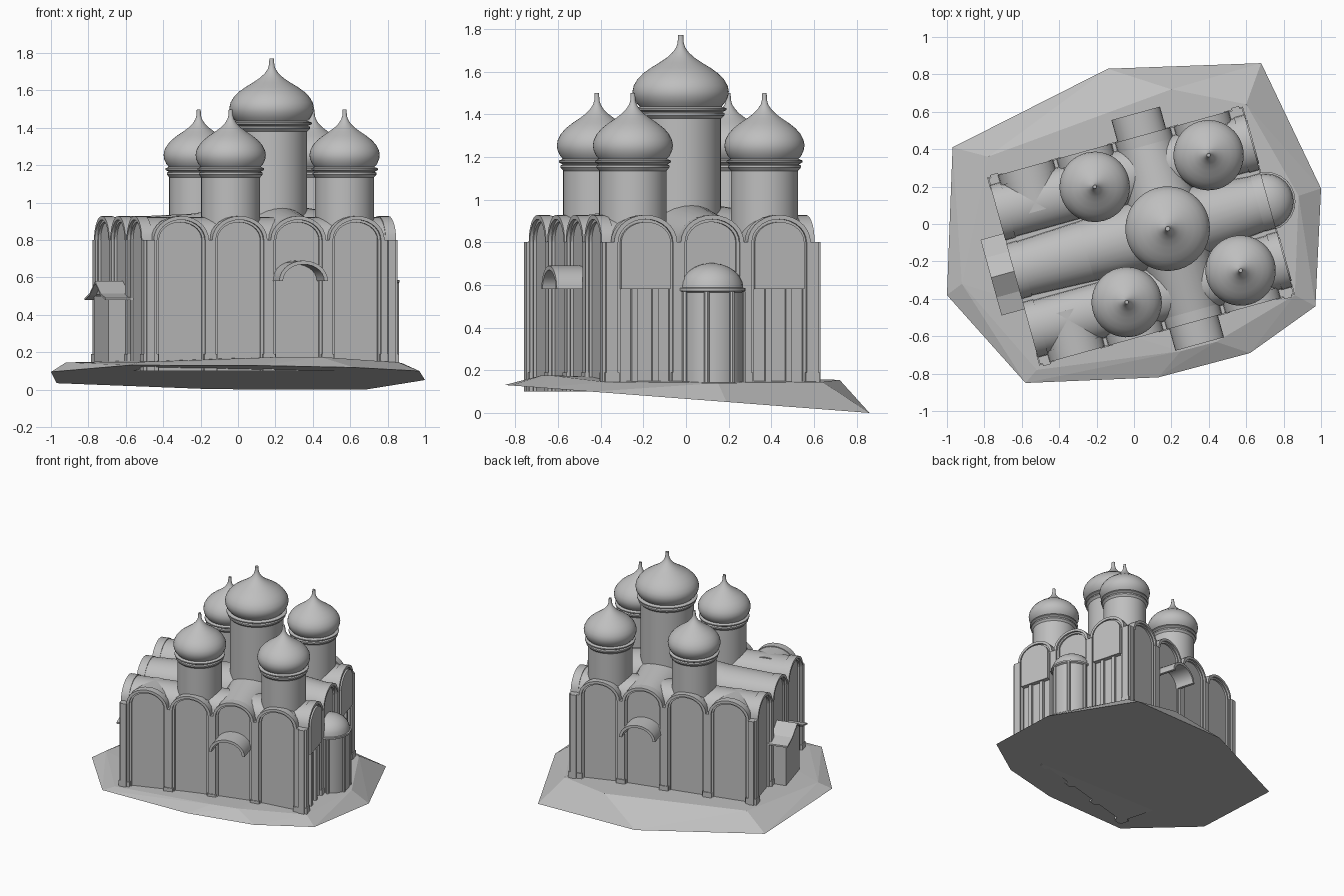
import bpy, bmesh, math
from mathutils import Matrix, Vector

cube = bpy.data.objects.get("Cube")
if cube:
    bpy.data.objects.remove(cube)

stone = bpy.data.materials.new("pale_grey_stone")
stone.use_nodes = True
GREY = (0.52, 0.52, 0.52, 1)
stone.diffuse_color = GREY
stone.node_tree.nodes["Principled BSDF"].inputs["Base Color"].default_value = GREY

# The building stands turned on its mound
TURN = Matrix.Translation((0.18, -0.025, 0)) @ Matrix.Rotation(math.radians(15.5), 4, "Z")
SPRING = 0.8
BASE = 0.1
STEP = 0.325
BAYS_U = [0.005 + STEP * i for i in (-2, -1, 0, 1)]
BAYS_V = [-STEP, 0, STEP]


def finish(name, bm, matrix=TURN, smooth=True):
    bmesh.ops.recalc_face_normals(bm, faces=bm.faces)
    bm.transform(matrix)
    mesh = bpy.data.meshes.new(name)
    bm.to_mesh(mesh)
    bm.free()
    mesh.materials.append(stone)
    obj = bpy.data.objects.new(name, mesh)
    bpy.context.collection.objects.link(obj)
    if smooth:
        bpy.ops.object.select_all(action="DESELECT")
        obj.select_set(True)
        bpy.context.view_layer.objects.active = obj
        bpy.ops.object.shade_smooth_by_angle(angle=math.radians(32))
    return obj


def box(bm, u, v, z):
    size = [b - a for a, b in (u, v, z)]
    mid = [(a + b) / 2 for a, b in (u, v, z)]
    bmesh.ops.create_cube(bm, size=1, matrix=Matrix.Translation(mid) @ Matrix.Diagonal(size + [1]))


def loft(bm, rings):
    rows = [[bm.verts.new(p) for p in ring] for ring in rings]
    for a, b in zip(rows, rows[1:]):
        for i in range(len(a)):
            j = (i + 1) % len(a)
            bm.faces.new((a[i], a[j], b[j], b[i]))
    bm.faces.new(rows[0][::-1])
    bm.faces.new(rows[-1])


def arch(bm, p, q, w, h, spring=SPRING, w2=None, h2=None, shell=0, steps=14):
    """Half-round vault from p to q; shell > 0 makes a hollow hood."""
    p, q = Vector(p + (0,)), Vector(q + (0,))
    side = (q - p).normalized().cross(Vector((0, 0, 1)))
    angles = [math.pi * i / steps for i in range(steps + 1)]

    def section(at, w, h):
        def curve(cut, ts):
            return [at + side * (w - cut) * math.cos(t)
                    + Vector((0, 0, spring + (h - cut) * math.sin(t))) for t in ts]
        return curve(0, angles) + (curve(shell, angles[::-1]) if shell else [])
    loft(bm, [section(p, w, h), section(q, w2 or w, h2 or h)])


def lathe(bm, profile, u, v, sides=40):
    loft(bm, [[(u + r * math.cos(2 * math.pi * i / sides), v + r * math.sin(2 * math.pi * i / sides), z)
               for i in range(sides)] for r, z in profile])


# Facades: (wall position, axis pointing out, bay centres)
FACADES = [(-0.49, "v", BAYS_U), (0.49, "v", BAYS_U), (-0.825, "u", BAYS_V), (0.53, "u", BAYS_V)]


def on_wall(axis, along, out):
    return (along, out) if axis == "v" else (out, along)


# Main walls
bm = bmesh.new()
box(bm, (-0.825, 0.53), (-0.49, 0.49), (BASE, SPRING))
finish("walls", bm, smooth=False)

# Stepped pilasters with footings
bm = bmesh.new()
for wall, axis, bays in FACADES:
    s = math.copysign(1, wall)
    edges = [c - STEP / 2 for c in bays] + [bays[-1] + STEP / 2]
    for e in edges:
        for half, out, top in ((0.028, 0.026, SPRING), (0.043, 0.013, SPRING), (0.034, 0.032, 0.19)):
            along = (e - half, e + half)
            depth = sorted((wall - s * 0.03, wall + s * out))
            box(bm, *on_wall(axis, along, depth), (BASE, top))
finish("pilasters", bm, smooth=False)

# Double arch mouldings over every bay
bm = bmesh.new()
for wall, axis, bays in FACADES:
    s = math.copysign(1, wall)
    for c in bays:
        for w, h, out, rim in ((0.153, 0.128, 0.028, 0.02), (0.135, 0.11, 0.013, 0.015)):
            arch(bm, on_wall(axis, c, wall - s * 0.03), on_wall(axis, c, wall + s * out), w, h, shell=rim)
finish("gable_arches", bm)

# Crossing roof vaults, the middle ones swelling towards the main drum
bm = bmesh.new()
W, H = 0.148, 0.122
for v in (-STEP, STEP):
    arch(bm, (-0.825, v), (0.53, v), W, H)
    for u in BAYS_U:
        arch(bm, (u, math.copysign(0.49, v)), (u, v * 0.85), W, H)
    arch(bm, (0.005, math.copysign(0.49, v)), (0.005, 0), W, H, w2=0.2, h2=0.2)
arch(bm, (-0.825, 0), (-0.45, 0), W, H, w2=0.165, h2=0.14)
arch(bm, (-0.45, 0), (0, 0), 0.165, 0.14, w2=0.2, h2=0.2)
arch(bm, (0.53, 0), (0, 0), W, H, w2=0.2, h2=0.2)
finish("roof_vaults", bm)

# Drums and onion domes: (height above the collar, radius) relative to drum radius
ONION = [(0.98, 0.06), (1.1, 0.2), (1.17, 0.36), (1.19, 0.5), (1.16, 0.66), (1.07, 0.83), (0.93, 0.99),
         (0.74, 1.14), (0.53, 1.28), (0.34, 1.42), (0.2, 1.56), (0.11, 1.7), (0.075, 1.83), (0.065, 2.03)]


def tower(label, u, v, r, collar, stretch):
    bm = bmesh.new()
    lathe(bm, [(r, 0.75), (r, collar - 0.02)], u, v)
    finish(label + "_drum", bm)
    bm = bmesh.new()
    lathe(bm, [(r, collar - 0.04), (r * 1.08, collar - 0.025), (r * 1.08, collar - 0.015),
               (r * 1.02, collar - 0.01), (r * 1.13, collar), (r * 1.13, collar + 0.008),
               (r * 0.97, collar + 0.018)], u, v)
    finish(label + "_collar", bm)
    bm = bmesh.new()
    lathe(bm, [(r * a, collar + r * stretch * b) for a, b in ONION], u, v)
    finish(label + "_dome", bm)


tower("main", 0, 0, 0.19, 1.42, 0.91)
for ns, v in (("south", -0.32), ("north", 0.32)):
    for ew, u in (("west", -0.316), ("east", 0.316)):
        tower(ns + "_" + ew, u, v, 0.158, 1.175, 1.01)

# Rounded apse with half dome, cornice and slim half columns
bm = bmesh.new()
lathe(bm, [(0.145, BASE), (0.145, 0.565), (0.158, 0.572), (0.158, 0.585), (0.148, 0.587)]
      + [(0.148 * math.cos(t), 0.587 + 0.115 * math.sin(t)) for t in (0.25, 0.5, 0.75, 1, 1.25, 1.5)],
      0.545, 0, sides=24)
for a in (-75, -25, 25, 75):
    t = math.radians(a)
    lathe(bm, [(0.014, BASE), (0.014, 0.57)], 0.545 + 0.145 * math.cos(t), 0.145 * math.sin(t), sides=8)
finish("apse", bm)

# Raised upper panels on either side of the apse
bm = bmesh.new()
for v in (-STEP, STEP):
    box(bm, (0.5, 0.565), (v - 0.12, v + 0.12), (0.58, SPRING))
    arch(bm, (0.5, v), (0.565, v), 0.12, 0.095)
    for e in (-0.05, 0.05):
        box(bm, (0.5, 0.55), (v + e - 0.015, v + e + 0.015), (BASE, 0.58))
finish("east_panels", bm)

# Arched hoods over the side doors
for label, s in (("south", -1), ("north", 1)):
    bm = bmesh.new()
    arch(bm, (0, s * 0.47), (0, s * 0.64), 0.135, 0.11, spring=0.58, shell=0.02)
    finish(label + "_door_hood", bm)

# West porch with a flared gable roof
bm = bmesh.new()
box(bm, (-0.945, -0.8), (-0.145, 0.145), (BASE, 0.5))
finish("porch", bm, smooth=False)
bm = bmesh.new()
half = [(0.21, 0.49), (0.11, 0.515), (0.0, 0.58)]
slope = half + [(-a, z) for a, z in half[-2::-1]]
outline = slope + [(a, z - 0.012) for a, z in slope[::-1]]
loft(bm, [[(u, a, z) for a, z in outline] for u in (-0.98, -0.82)])
loft(bm, [[(u, a, z - 0.006) for a, z in slope[1:-1]] for u in (-0.945, -0.82)])
finish("porch_roof", bm, smooth=False)

# Faceted mound on a tilted flat underside
RIM = [(-0.97, 0.41), (-0.14, 0.83), (0.68, 0.86), (1, 0.19), (0.97, -0.44),
       (0.62, -0.69), (0.13, -0.82), (-0.58, -0.85), (-1, -0.38)]
CREST = [(-0.92, -0.32, 0.145), (-0.78, 0.36, 0.145), (-0.52, -0.78, 0.148), (0.2, 0.72, 0.155),
         (0.6, 0.64, 0.145), (0.88, 0.15, 0.14), (0.86, -0.38, 0.145), (0.25, -0.68, 0.175), (0.44, -0.63, 0.175)]
bm = bmesh.new()
for x, y in RIM:
    bm.verts.new((x, y, 0.0658 - 0.0765 * y))
for p in CREST:
    bm.verts.new(p)
bmesh.ops.convex_hull(bm, input=bm.verts)
finish("mound", bm, Matrix.Identity(4), smooth=False)
